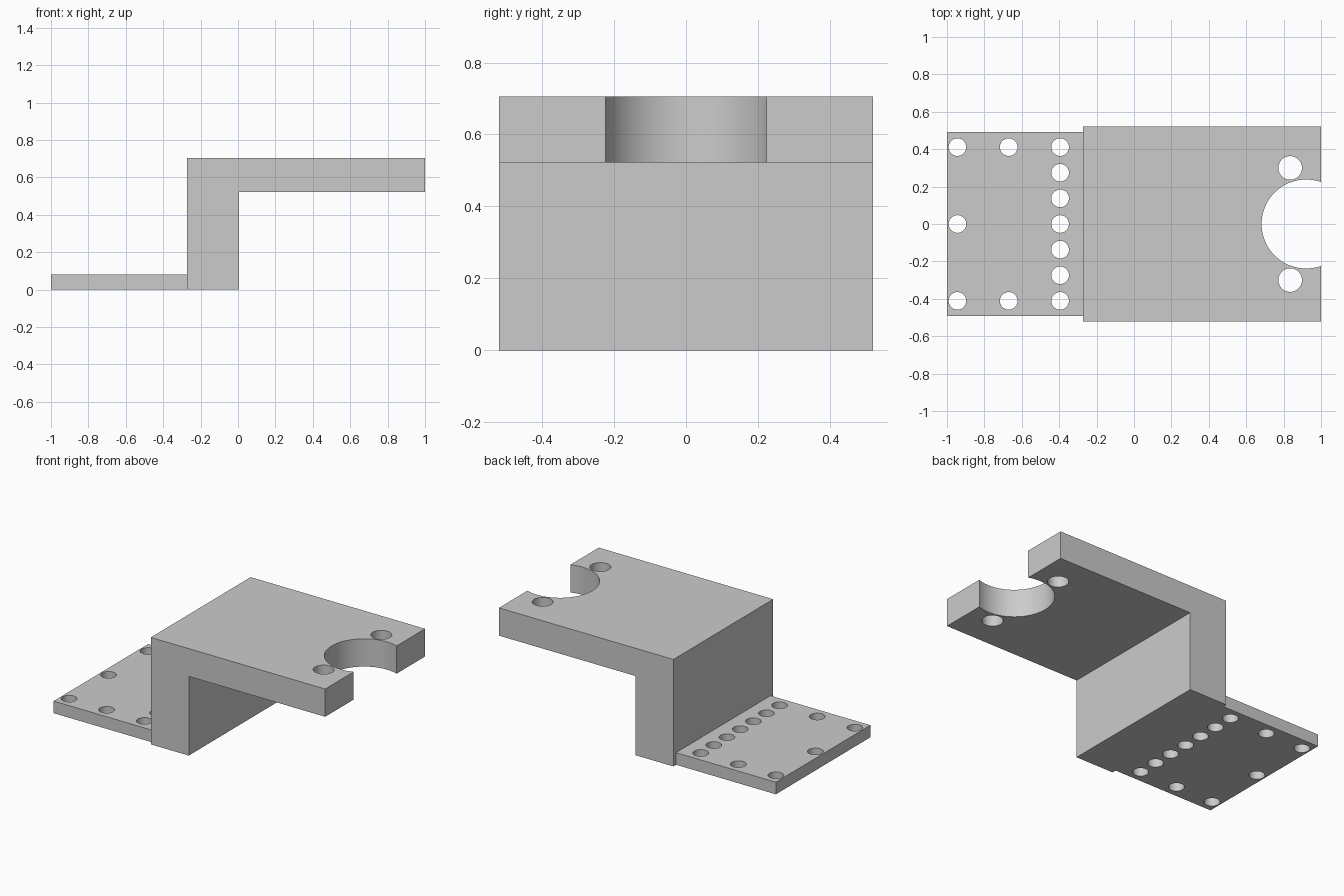
import bpy, bmesh
from math import radians
from mathutils import Matrix

default = bpy.data.objects.get("Cube")
if default:
    bpy.data.objects.remove(default, do_unlink=True)

# Single plain grey finish
grey = bpy.data.materials.new("light grey")
grey.use_nodes = True
grey.diffuse_color = (0.6, 0.6, 0.6, 1)
grey.node_tree.nodes["Principled BSDF"].inputs["Base Color"].default_value = grey.diffuse_color


def make_object(name, bm):
    bmesh.ops.recalc_face_normals(bm, faces=bm.faces)
    mesh = bpy.data.meshes.new(name)
    bm.to_mesh(mesh)
    bm.free()
    mesh.materials.append(grey)
    obj = bpy.data.objects.new(name, mesh)
    bpy.context.collection.objects.link(obj)
    return obj


def extrude_profile(name, profile, half_width):
    """Extrude an x-z outline along y, centred on y = 0."""
    bm = bmesh.new()
    face = bm.faces.new([bm.verts.new((x, -half_width, z)) for x, z in profile])
    ext = bmesh.ops.extrude_face_region(bm, geom=[face])["geom"]
    verts = [v for v in ext if isinstance(v, bmesh.types.BMVert)]
    bmesh.ops.translate(bm, verts=verts, vec=(0, 2 * half_width, 0))
    return make_object(name, bm)


def drill(obj, holes, z):
    """Cut vertical round holes, each given as (x, y, radius)."""
    bm = bmesh.new()
    for x, y, r in holes:
        bmesh.ops.create_cone(bm, cap_ends=True, segments=64, radius1=r, radius2=r,
                              depth=0.4, matrix=Matrix.Translation((x, y, z)))
    cutter = make_object(obj.name + "_cutter", bm)
    cutter.hide_render = True
    mod = obj.modifiers.new("holes", "BOOLEAN")
    mod.operation, mod.solver, mod.object = "DIFFERENCE", "EXACT", cutter
    bpy.ops.object.select_all(action="DESELECT")
    obj.select_set(True)
    bpy.context.view_layer.objects.active = obj
    bpy.ops.object.modifier_apply(modifier=mod.name)
    bpy.data.objects.remove(cutter, do_unlink=True)
    bpy.ops.object.shade_smooth_by_angle(angle=radians(30))


# Thin base plate with mounting holes and a dense row beside the post
BACK, PLATE_TOP = -0.272, 0.08
plate = extrude_profile("base_plate", [(-1, 0), (BACK, 0), (BACK, PLATE_TOP), (-1, PLATE_TOP)], 0.492)
pitch, bolt = 0.137, 0.047
holes = [(-0.395, i * pitch, bolt) for i in range(-3, 4)]
holes += [(-0.944, i * pitch, bolt) for i in (-3, 0, 3)]
holes += [(-0.67, i * pitch, bolt) for i in (-3, 3)]
drill(plate, holes, PLATE_TOP / 2)

# Post and overhanging arm, with a round notch and two holes at the free end
TOP, UNDER, POST = 0.705, 0.522, 0.005
bracket = extrude_profile("post_and_arm", [(BACK, 0), (POST, 0), (POST, UNDER), (1, UNDER), (1, TOP), (BACK, TOP)], 0.52)
drill(bracket, [(0.92, 0, 0.238), (0.835, 0.3, 0.063), (0.835, -0.3, 0.063)], (TOP + UNDER) / 2)
